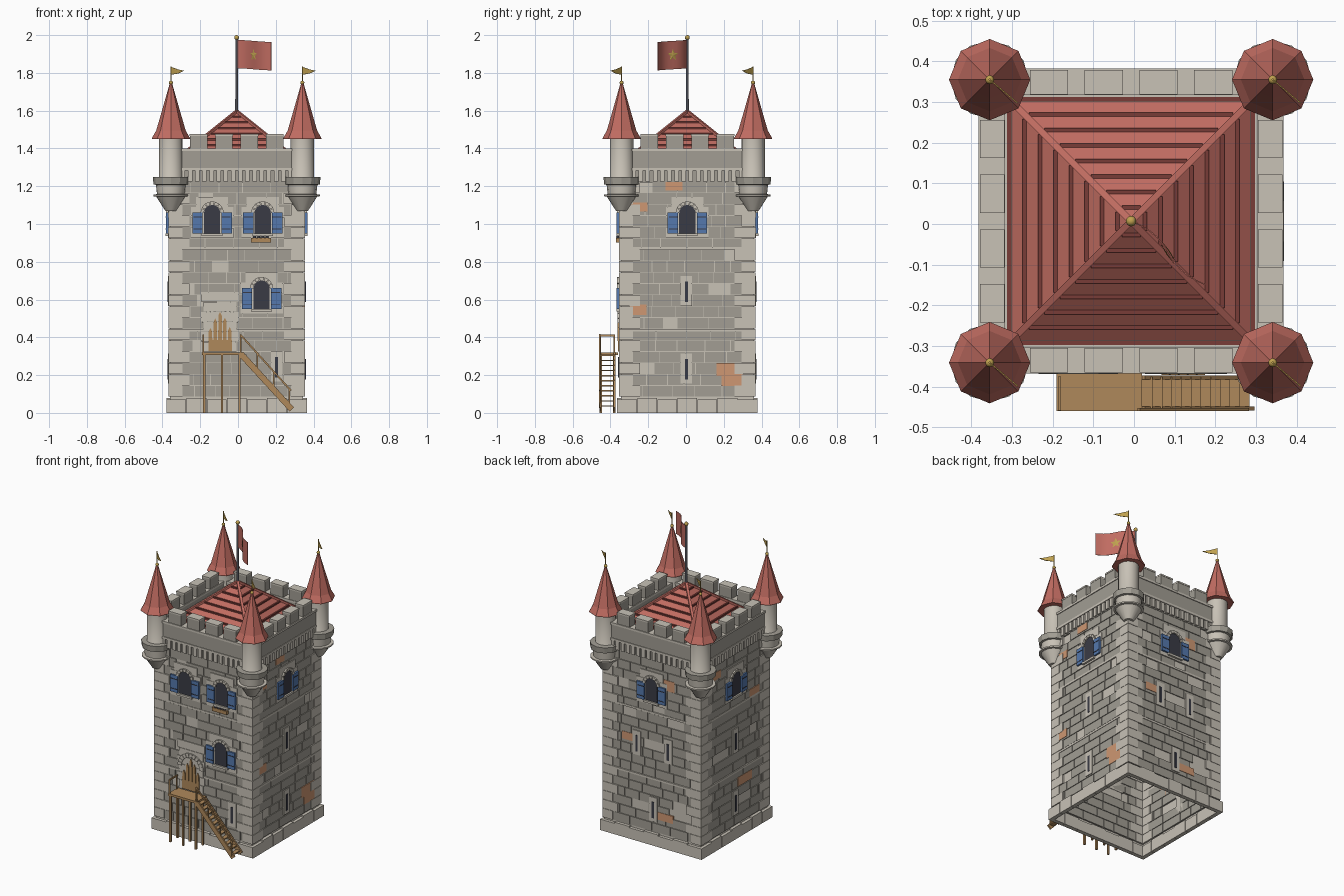
import bpy, bmesh, math, random
from mathutils import Matrix, Vector

if "Cube" in bpy.data.objects:
    bpy.data.objects.remove(bpy.data.objects["Cube"])

random.seed(4)
CX, CY, W = -0.007, 0.007, 0.352


def mat(name, r, g, b):
    m = bpy.data.materials.new(name)
    m.diffuse_color = (r, g, b, 1)
    m.use_nodes = True
    m.node_tree.nodes["Principled BSDF"].inputs["Base Color"].default_value = m.diffuse_color
    return m


LIGHT = mat("pale stone", 0.58, 0.54, 0.47)
GREY = mat("grey stone", 0.36, 0.34, 0.295)
RED = mat("roof red", 0.53, 0.15, 0.12)
DARKRED = mat("dark red", 0.19, 0.045, 0.038)
WOOD = mat("wood", 0.43, 0.25, 0.105)
BRICK = mat("orange brick", 0.62, 0.31, 0.17)
BLUE = mat("shutter blue", 0.09, 0.19, 0.42)
DARK = mat("window dark", 0.042, 0.044, 0.06)
GOLD = mat("gold", 0.53, 0.36, 0.08)
METAL = mat("pole grey", 0.25, 0.26, 0.31)

parts = []


def part(name, material):
    bm = bmesh.new()
    parts.append((name, material, bm))
    return bm


# Wall frames: u runs along the wall, d outward, z up; 0 front, 1 right, 2 back, 3 left
WALL = [Matrix.Translation((CX, CY, 0)) @ Matrix.Rotation(k * math.pi / 2, 4, 'Z') for k in range(4)]


def prism(bm, M, pts, d0, d1):
    a, b = [[bm.verts.new(M @ Vector((u, -d, z))) for u, z in pts] for d in (d0, d1)]
    bm.faces.new(a)
    bm.faces.new(b[::-1])
    for i in range(len(pts)):
        j = (i + 1) % len(pts)
        bm.faces.new((a[i], b[i], b[j], a[j]))


def box(bm, k, u0, u1, z0, z1, d0, d1):
    prism(bm, WALL[k], [(u0, z0), (u1, z0), (u1, z1), (u0, z1)], d0, d1)


def beam(bm, a, b, w, h):
    a, b = Vector(a), Vector(b)
    R = (b - a).to_track_quat('Y', 'Z').to_matrix().to_4x4()
    bmesh.ops.create_cube(bm, size=1, matrix=Matrix.Translation((a + b) / 2) @ R
                          @ Matrix.Diagonal((w, (b - a).length, h, 1)))


def lathe(bm, x, y, profile, n):
    rings = [[bm.verts.new((x + r * math.cos(2 * math.pi * i / n), y + r * math.sin(2 * math.pi * i / n), z))
              for i in range(n)] for r, z in profile]
    for p, q in zip(rings, rings[1:]):
        for i in range(n):
            j = (i + 1) % n
            bm.faces.new((p[i], p[j], q[j], q[i]))
    bm.faces.new(rings[0][::-1])
    bm.faces.new(rings[-1])


def ball(bm, x, y, z, r):
    bmesh.ops.create_uvsphere(bm, u_segments=10, v_segments=6, radius=r, matrix=Matrix.Translation((x, y, z)))


# Hollow body, open underneath
body = part("tower_body", LIGHT)
box(body, 0, -W, W, 0, 1.36, -W, W)
bmesh.ops.delete(body, geom=[f for f in body.faces if f.calc_center_median().z < 0.01], context='FACES')

# Masonry: plinth, wall stones, quoins, string courses, brick patches
plinth, stones = part("plinth", LIGHT), part("wall_stones", GREY)
quoins, bands = part("corner_quoins", LIGHT), part("string_courses", LIGHT)
bricks = part("brick_patches", BRICK)
ROWS, Z0, Z1 = 19, 0.085, 1.225
RH = (Z1 - Z0) / ROWS
for k in range(4):
    for i in range(7):
        u = -0.372 + i * 0.744 / 7
        box(plinth, k, u + 0.001, u + 0.105, 0, 0.072 + 0.008 * (i % 2), 0.345, 0.372)
    for r in range(ROWS):
        z, u = Z0 + r * RH, -0.315
        while u < 0.3:
            v = min(u + random.uniform(0.07, 0.17), 0.315)
            if random.random() > 0.06:
                box(stones, k, u, v - 0.004, z + 0.002, z + RH - 0.002, W - 0.01, 0.358)
            u = v
        q = 0.25 if (r + k) % 2 else 0.287
        for s in (-1, 1):
            box(quoins, k, s * q, s * 0.362, z + 0.001, z + RH - 0.001, 0.34, 0.362)
    for z in (0.43, 0.865):
        box(bands, k, -0.3, 0.3, z, z + 0.013, W - 0.01, 0.361)
PATCHES = [(1, -0.255, 1.09, 0.09, 0.05), (1, -0.07, 1.2, 0.09, 0.045), (1, -0.26, 0.545, 0.09, 0.055),
           (1, 0.225, 0.23, 0.14, 0.07), (1, 0.235, 0.17, 0.11, 0.055), (2, -0.17, 0.67, 0.1, 0.05),
           (2, 0.09, 0.2, 0.13, 0.05), (2, 0.12, 1.08, 0.09, 0.07), (3, -0.2, 1.15, 0.1, 0.05),
           (3, 0.1, 0.36, 0.15, 0.06), (3, 0.2, 0.9, 0.1, 0.05)]
for k, u, z, w, h in PATCHES:
    box(bricks, k, u - w / 2, u + w / 2, z - h / 2, z + h / 2, W - 0.01, 0.3605)

# Windows with stone surrounds, arches and shutters
surround, arches = part("window_surrounds", LIGHT), part("arch_stones", LIGHT)
glass, shutters = part("window_openings", DARK), part("shutters", BLUE)
straps = part("shutter_slats", DARK)


def arch(u, z0, zs, r):
    return [(u - r, z0), (u + r, z0)] + [(u + r * math.cos(i * math.pi / 8), zs + r * math.sin(i * math.pi / 8))
                                         for i in range(9)]


def voussoirs(k, u, zs, r0, r1, n, d):
    for i in range(n):
        a, b = (i + 0.06) * math.pi / n, (i + 0.94) * math.pi / n
        prism(arches, WALL[k], [(u + r * math.cos(t), zs + r * math.sin(t))
                                for r, t in ((r0, a), (r1, a), (r1, b), (r0, b))], 0.355, d)


def window(k, u, z):
    for i in range(4):
        w = 0.112 if i % 2 == 0 else 0.085
        box(surround, k, u - w, u + w, z - 0.025 + i * 0.055, z + 0.029 + i * 0.055, W - 0.01, 0.363)
    prism(glass, WALL[k], arch(u, z, z + 0.108, 0.043), 0.355, 0.366)
    voussoirs(k, u, z + 0.108, 0.044, 0.062, 7, 0.373)
    box(arches, k, u - 0.055, u + 0.055, z - 0.014, z, 0.355, 0.376)
    for s in (-1, 1):
        box(shutters, k, u + s * 0.05, u + s * 0.105, z, z + 0.112, 0.36, 0.374)
        for h in (0.02, 0.085):
            box(straps, k, u + s * 0.05, u + s * 0.098, z + h, z + h + 0.005, 0.37, 0.376)


for k, u, z in ((0, -0.13, 0.95), (0, 0.138, 0.95), (0, 0.132, 0.55), (1, 0, 0.95), (2, 0, 0.95), (3, 0, 0.95)):
    window(k, u, z)

# Arrow slits
for k, u, z in ((0, 0.212, 0.24), (1, -0.005, 0.64), (1, -0.005, 0.23), (2, -0.11, 0.64), (2, 0.12, 0.64),
                (2, 0.01, 0.23), (3, 0, 0.64), (3, 0, 0.23)):
    box(surround, k, u - 0.03, u + 0.03, z - 0.075, z + 0.085, W - 0.01, 0.363)
    box(glass, k, u - 0.008, u + 0.008, z - 0.052, z + 0.055, 0.355, 0.366)

# Flower box
planter, plants = part("flower_box", WOOD), part("flower_box_plants", DARK)
box(planter, 0, 0.075, 0.182, 0.903, 0.926, 0.355, 0.378)
for i in range(4):
    ball(plants, CX + 0.095 + i * 0.022, CY - 0.368, 0.93, 0.009)

# Plank door in an arched surround
door = part("door", WOOD)
DU = -0.088
for i in range(6):
    w = 0.1 if i % 2 else 0.088
    box(surround, 0, DU - w, DU + w, 0.325 + i * 0.053, 0.376 + i * 0.053, W - 0.01, 0.363)
box(door, 0, DU - 0.062, DU + 0.062, 0.325, 0.385, 0.355, 0.368)
for i, h in enumerate((0.45, 0.5, 0.535, 0.505, 0.455)):
    u = DU + (i - 2) * 0.0255
    prism(door, WALL[0], [(u - 0.010, 0.38), (u + 0.010, 0.38), (u + 0.009, h - 0.02), (u, h), (u - 0.009, h - 0.02)],
          0.355, 0.369)
voussoirs(0, DU, 0.475, 0.068, 0.095, 11, 0.370)

# Landing, stairs and rails
stairs = part("landing_and_stairs", WOOD)
beam(stairs, (-0.19, -0.41, 0.313), (0.02, -0.41, 0.313), 0.1, 0.015)
for x in (-0.178, -0.085, 0.008):
    beam(stairs, (x, -0.452, 0), (x, -0.452, 0.31), 0.012, 0.012)
    beam(stairs, (x, -0.38, 0), (x, -0.38, 0.31), 0.012, 0.012)
for y in (-0.454, -0.378):
    beam(stairs, (0.015, y, 0.312), (0.285, y, 0.018), 0.01, 0.032)
for i in range(11):
    t = (i + 0.5) / 11
    x, z = 0.02 + 0.262 * t, 0.318 - 0.295 * t
    beam(stairs, (x - 0.014, -0.416, z), (x + 0.014, -0.416, z), 0.08, 0.007)
for t in (0, 0.33, 0.66, 0.97):
    x, z = 0.015 + 0.265 * t, 0.312 - 0.295 * t
    beam(stairs, (x, -0.456, z), (x, -0.456, z + 0.1), 0.007, 0.007)
beam(stairs, (0.012, -0.456, 0.415), (0.28, -0.456, 0.118), 0.007, 0.009)
for y in (-0.455, -0.38):
    beam(stairs, (-0.183, y, 0.31), (-0.183, y, 0.412), 0.008, 0.008)
beam(stairs, (-0.183, -0.458, 0.41), (-0.183, -0.375, 0.41), 0.008, 0.009)

# Corbel table, parapet and merlons
corbels, parapet = part("corbels", LIGHT), part("parapet", GREY)
merlons, caps = part("merlons", GREY), part("parapet_caps", LIGHT)
for k in range(4):
    for i in range(16):
        u = -0.285 + i * 0.038
        box(corbels, k, u - 0.012, u + 0.012, 1.225, 1.285, 0.345, 0.37)
    box(corbels, k, -0.31, 0.31, 1.282, 1.297, 0.345, 0.374)
    box(parapet, k, -0.335, 0.335, 1.22, 1.29, 0.345, 0.36)
    box(parapet, k, -0.335, 0.335, 1.295, 1.388, 0.312, 0.37)
    box(caps, k, -0.33, 0.33, 1.386, 1.4, 0.31, 0.375)
    for i in range(4):
        u = (i - 1.5) * 0.1345
        box(merlons, k, u - 0.046, u + 0.046, 1.399, 1.468, 0.314, 0.37)
        box(caps, k, u - 0.047, u + 0.047, 1.466, 1.476, 0.312, 0.372)

# Pyramid roof with battens and hip ridges
roof, battens, hips = part("main_roof", RED), part("roof_battens", DARKRED), part("hip_ridges", RED)
roof_z = lambda h: 1.595 - 0.8 * h
bmesh.ops.create_cone(roof, cap_ends=True, segments=4, radius1=0.315 * math.sqrt(2), radius2=0,
                      depth=0.252, matrix=Matrix.Translation((CX, CY, 1.469)) @ Matrix.Rotation(math.pi / 4, 4, 'Z'))
for k in range(4):
    for i in range(8):
        h = 0.035 + 0.038 * i
        box(battens, k, -h + 0.012, h - 0.012, roof_z(h) - 0.012, roof_z(h) + 0.006, h - 0.006, h + 0.004)
    beam(hips, (CX, CY, 1.597), WALL[k] @ Vector((0.312, -0.312, roof_z(0.312) + 0.002)), 0.016, 0.014)

# Corner turrets
shafts, collars = part("turret_shafts", LIGHT), part("turret_collars", GREY)
cones, finials, pennants = part("turret_roofs", RED), part("turret_finials", GOLD), part("pennants", GOLD)
for sx in (-1, 1):
    for sy in (-1, 1):
        x, y = CX + sx * 0.348, CY + sy * 0.348
        lathe(shafts, x, y, [(0.03, 1.07), (0.078, 1.145), (0.092, 1.147), (0.092, 1.156), (0.074, 1.158),
                             (0.08, 1.215), (0.062, 1.24), (0.062, 1.455)], 16)
        lathe(collars, x, y, [(0.07, 1.205), (0.092, 1.21), (0.096, 1.248), (0.06, 1.25)], 12)
        lathe(cones, x, y, [(0.1, 1.45), (0.1, 1.456), (0.078, 1.495), (0.046, 1.605), (0.006, 1.745)], 8)
        lathe(finials, x, y, [(0.003, 1.73), (0.003, 1.835)], 6)
        ball(finials, x, y, 1.748, 0.011)
        M = Matrix.Translation((x, y, 0)) @ Matrix.Rotation(math.radians(-40), 4, 'Z')
        prism(pennants, M, [(0, 1.79), (0.05, 1.797), (0.09, 1.812), (0.05, 1.818), (0, 1.832)], -0.0015, 0.0015)

# Flagpole and waving flag with a star on both sides
pole, knob = part("flagpole", METAL), part("flagpole_knob", GOLD)
lathe(pole, CX, CY, [(0.008, 1.57), (0.006, 1.985)], 8)
ball(knob, CX, CY, 1.987, 0.013)
flag, star = part("flag", RED), part("flag_star", GOLD)
D, N = Vector((0.76, -0.65, 0)), Vector((0.65, 0.76, 0))


def cloth(s, v, off):
    return (Vector((CX, CY, 1.9 + v - 0.012 * s / 0.24))
            + D * s + N * (0.012 * math.sin(s / 0.24 * 2 * math.pi) + off))


cols = [[flag.verts.new(cloth(0.24 * i / 10, v, o)) for v, o in
         ((-0.075, -0.0015), (0.075, -0.0015), (0.075, 0.0015), (-0.075, 0.0015))] for i in range(11)]
for a, b in zip(cols, cols[1:]):
    for i in range(4):
        flag.faces.new((a[i], b[i], b[(i + 1) % 4], a[(i + 1) % 4]))
flag.faces.new(cols[0])
flag.faces.new(cols[-1][::-1])
for side in (-1, 1):
    mid = star.verts.new(cloth(0.12, 0, side * 0.006))
    rim = [star.verts.new(cloth(0.12 + r * math.sin(i * math.pi / 5), r * math.cos(i * math.pi / 5), side * 0.003))
           for i in range(10) for r in ((0.034, 0.015)[i % 2],)]
    for i in range(10):
        star.faces.new((mid, rim[i], rim[(i + 1) % 10]))

# Turn every part into an object
SMOOTH = {"turret_shafts", "flagpole", "flagpole_knob", "turret_finials", "flag"}
bpy.ops.object.select_all(action='DESELECT')
for name, material, bm in parts:
    bmesh.ops.recalc_face_normals(bm, faces=bm.faces)
    me = bpy.data.meshes.new(name)
    bm.to_mesh(me)
    bm.free()
    me.materials.append(material)
    ob = bpy.data.objects.new(name, me)
    bpy.context.collection.objects.link(ob)
    if name in SMOOTH:
        ob.select_set(True)
        bpy.context.view_layer.objects.active = ob
bpy.ops.object.shade_smooth_by_angle(angle=math.radians(40))
